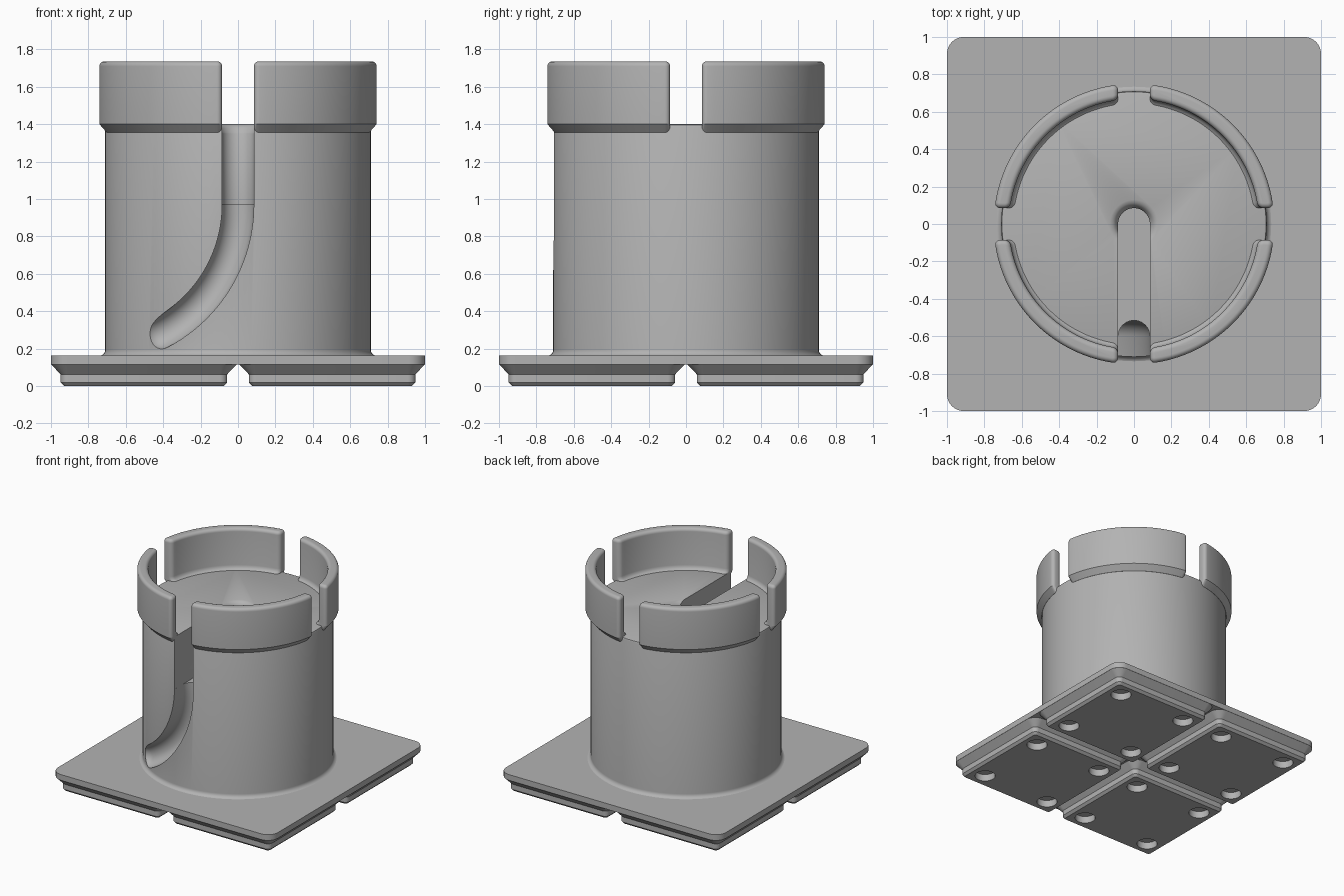
import bpy, bmesh
from math import sin, cos, pi, sqrt, radians

if "Cube" in bpy.data.objects:
    bpy.data.objects.remove(bpy.data.objects["Cube"])

grey = bpy.data.materials.new("plain grey")
grey.use_nodes = True
colour = (0.45, 0.45, 0.45, 1)
grey.diffuse_color = colour
grey.node_tree.nodes["Principled BSDF"].inputs["Base Color"].default_value = colour


def loft(name, loops):
    """Closed solid skinned through rings of equal point count."""
    bm = bmesh.new()
    rings = [[bm.verts.new(p) for p in loop] for loop in loops]
    n = len(rings[0])
    for a, b in zip(rings, rings[1:]):
        for i in range(n):
            j = (i + 1) % n
            bm.faces.new((a[i], a[j], b[j], b[i]))
    bm.faces.new(rings[0][::-1])
    bm.faces.new(rings[-1])
    bmesh.ops.recalc_face_normals(bm, faces=bm.faces)
    mesh = bpy.data.meshes.new(name)
    bm.to_mesh(mesh)
    bm.free()
    mesh.materials.append(grey)
    obj = bpy.data.objects.new(name, mesh)
    bpy.context.collection.objects.link(obj)
    return obj


def activate(obj):
    bpy.ops.object.select_all(action='DESELECT')
    obj.select_set(True)
    bpy.context.view_layer.objects.active = obj


def smooth(obj):
    activate(obj)
    bpy.ops.object.shade_smooth_by_angle(angle=radians(32))


def cut(obj, cutter):
    cutter.hide_render = True
    mod = obj.modifiers.new("cut", 'BOOLEAN')
    mod.operation = 'DIFFERENCE'
    mod.solver = 'EXACT'
    mod.object = cutter
    activate(obj)
    bpy.ops.object.modifier_apply(modifier=mod.name)
    bpy.data.objects.remove(cutter)


def circle(r, z, x=0, y=0, n=128):
    return [(x + r * cos(2 * pi * i / n), y + r * sin(2 * pi * i / n), z) for i in range(n)]


def rounded_square(half, r, z, steps=8):
    pts = []
    for q in range(4):
        sx, sy = ((1, 1), (-1, 1), (-1, -1), (1, -1))[q]
        for i in range(steps + 1):
            a = (q + i / steps) * pi / 2
            pts.append((sx * (half - r) + r * cos(a), sy * (half - r) + r * sin(a), z))
    return pts


# Base plate
plate = loft("base_plate", [rounded_square(1, 0.09, z) for z in (0.115, 0.162)])
smooth(plate)

# Four stepped feet with round sockets underneath
foot = loft("foot", [rounded_square(h, r, z) for h, r, z in (
    (0.426, 0.02, 0), (0.445, 0.04, 0.019), (0.445, 0.04, 0.062), (0.497, 0.09, 0.116))])
for sx in (-1, 1):
    for sy in (-1, 1):
        cut(foot, loft("socket_cutter", [circle(0.078, z, 0.311 * sx, 0.311 * sy, 32)
                                         for z in (-0.05, 0.057)]))
smooth(foot)
feet = [foot] + [foot.copy() for i in range(3)]
for i, f in enumerate(feet):
    f.name = "foot_%d" % (i + 1)
    f.location = (0.503 * (1 if i % 2 else -1), 0.503 * (1 if i > 1 else -1), 0)
    if i:
        bpy.context.collection.objects.link(f)

# Cylindrical body with a filleted root
root = [(0.745 - 0.035 * sin(a), 0.195 - 0.035 * cos(a)) for a in (i * pi / 12 for i in range(7))]
rim = [(0.71, 1.385), (0.706, 1.396), (0.695, 1.40)]
body = loft("body", [circle(r, z) for r, z in [(0.745, 0.15)] + root + rim])

# Deep straight channel from the centre out through the front
W, FLOOR = 0.085, 0.97


def channel_loop(z):
    arc = [(W * cos(i * pi / 24), W * sin(i * pi / 24), z) for i in range(25)]
    return arc + [(-W, -0.9, z), (W, -0.9, z)]


cut(body, loft("channel_cutter", [channel_loop(FLOOR), channel_loop(1.6)]))
cut(body, loft("funnel_cutter", [circle(r, z, n=48) for r, z in (
    (0.08, 1.34), (0.088, 1.355), (0.098, 1.38), (0.112, 1.393), (0.132, 1.401), (0.132, 1.45))]))

# Curved groove sweeping down and to the right across the front
R, END = 0.777, radians(62.7)


def groove_loop(t, s=1, push=0, lift=0):
    cx = -R + R * cos(t) - sin(t) * push
    cz = FLOOR - R * sin(t) - cos(t) * push + lift
    w = (W - 0.0005) * s
    section = [(w * cos(i * pi / 20), -0.6 + w * sin(i * pi / 20)) for i in range(21)]
    section += [(-w, -0.9), (w, -0.9)]
    return [(cx + u * cos(t), y, cz - u * sin(t)) for u, y in section]


loops = [groove_loop(0, lift=0.03)]
loops += [groove_loop(END * i / 28) for i in range(29)]
loops += [groove_loop(END, cos(a), W * sin(a)) for a in (i * pi / 17 for i in range(1, 9))]
cut(body, loft("groove_cutter", loops))
smooth(body)


# Four curved retaining walls, flared at the foot and rounded on top
def wall_loop(ro, ri, gap, c, z, quarter):
    def at(r, o, flip):
        x = sqrt(r * r - o * o)
        return (o, x) if flip else (x, o)
    turn = [i * pi / 12 for i in range(7)]
    outer = [(ro - c + c * sin(a), gap + c - c * cos(a)) for a in turn]
    inner = [(ri + c - c * cos(a), gap + c - c * sin(a)) for a in turn]
    pts = [at(r, o, False) for r, o in outer]
    for r, flip in ((ro, False), (ri, True)):
        for i in range(1, 30):
            k = i / 30 if not flip else 1 - i / 30
            a = radians(9.3) + k * radians(71.4)
            pts.append((r * cos(a), r * sin(a)))
        if not flip:
            pts += [at(r, o, True) for r, o in outer[::-1]]
            pts += [at(r, o, True) for r, o in inner[::-1]]
    pts += [at(r, o, False) for r, o in inner]
    ca, sa = ((1, 0), (0, 1), (-1, 0), (0, -1))[quarter]
    return [(x * ca - y * sa, x * sa + y * ca, z) for x, y in pts]


TOP, C = 1.735, 0.026
levels = [(0.711, 0.645, 0, 1.355), (0.75, 0.645, 0, 1.40), (0.75, 0.655, 0, 1.407),
          (0.75, 0.664, 0, 1.418), (0.75, 0.668, 0, 1.435)]
for i in range(7):
    a = i * pi / 12
    levels.append((0.75, 0.668, C * (1 - cos(a)), TOP - C + C * sin(a)))
for q, side in enumerate(("back_left", "back_right", "front_right", "front_left")):
    wall = loft("wall_" + side, [wall_loop(ro - d, ri + d, W + d, C - d + 0.004, z, q)
                                 for ro, ri, d, z in levels])
    smooth(wall)
